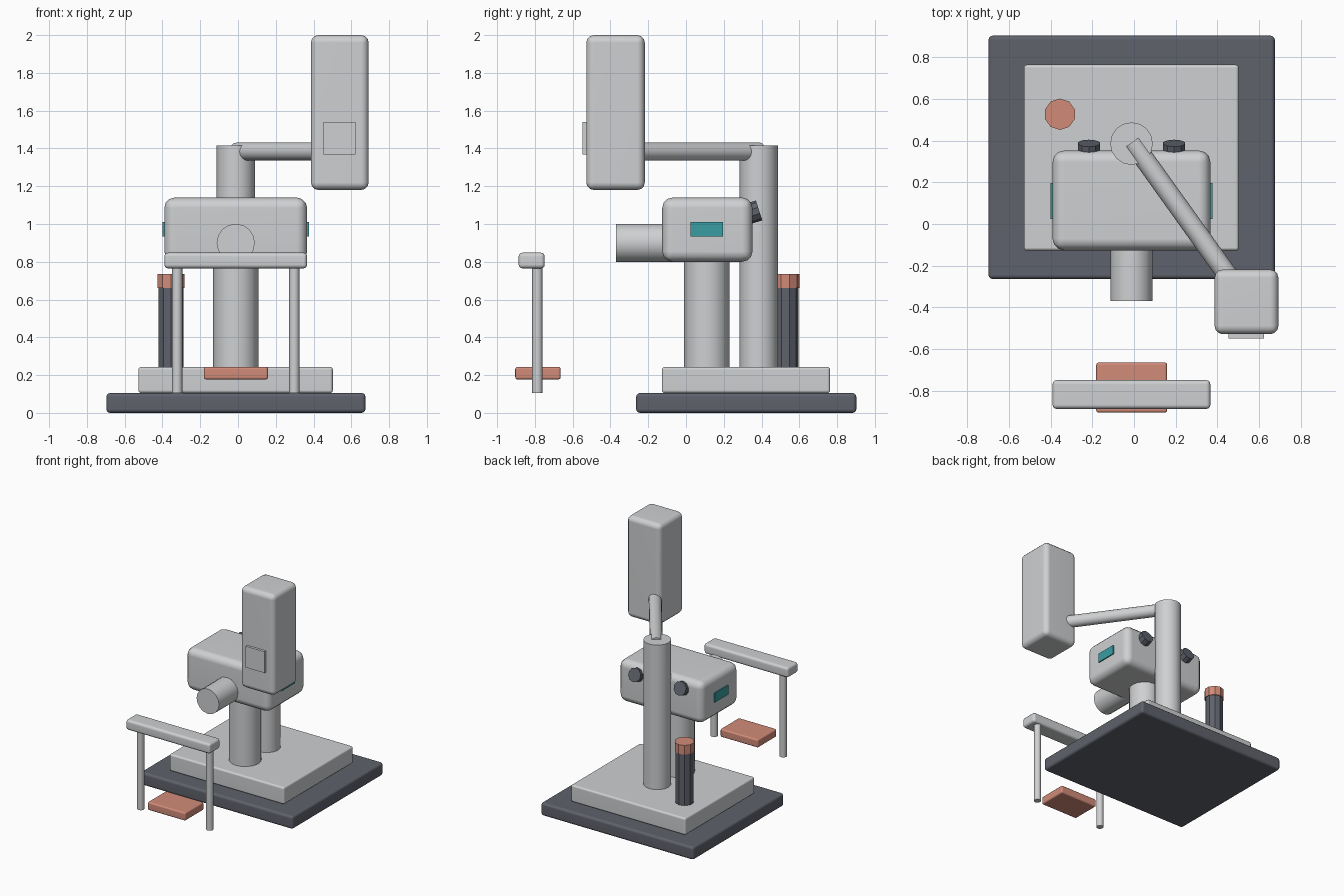
import bpy, bmesh, math
from mathutils import Vector

cube = bpy.data.objects.get("Cube")
if cube:
    bpy.data.objects.remove(cube, do_unlink=True)


def material(name, rgb):
    m = bpy.data.materials.new(name)
    m.use_nodes = True
    m.diffuse_color = (*rgb, 1)
    m.node_tree.nodes["Principled BSDF"].inputs["Base Color"].default_value = (*rgb, 1)
    return m


LIGHT = material("light grey", (0.62, 0.63, 0.64))
DARK = material("slate grey", (0.115, 0.122, 0.15))
CORAL = material("coral", (0.64, 0.26, 0.19))
TEAL = material("teal", (0.04, 0.34, 0.37))


def finish(name, bm, mat):
    """Turn a bmesh into a shaded object."""
    mesh = bpy.data.meshes.new(name)
    bm.to_mesh(mesh)
    bm.free()
    mesh.materials.append(mat)
    ob = bpy.data.objects.new(name, mesh)
    bpy.context.collection.objects.link(ob)
    bpy.ops.object.select_all(action='DESELECT')
    ob.select_set(True)
    bpy.context.view_layer.objects.active = ob
    bpy.ops.object.shade_smooth_by_angle(angle=math.radians(35))
    weighted = ob.modifiers.new("flat_face_normals", 'WEIGHTED_NORMAL')
    weighted.keep_sharp = True
    return ob


def box(name, x, y, z, mat, bevel=0.0):
    """Box from its extents on each axis, with rounded edges."""
    bm = bmesh.new()
    bmesh.ops.create_cube(bm, size=1)
    for v in bm.verts:
        v.co = [(lo + hi) / 2 + c * (hi - lo) for c, (lo, hi) in zip(v.co, (x, y, z))]
    if bevel:
        bmesh.ops.bevel(bm, geom=bm.edges[:], offset=bevel, segments=3,
                        profile=0.5, affect='EDGES')
    return finish(name, bm, mat)


def rod(name, start, end, radius, mat, sides=16):
    """Cylinder between two points."""
    start, end = Vector(start), Vector(end)
    axis = end - start
    bm = bmesh.new()
    bmesh.ops.create_cone(bm, cap_ends=True, segments=sides, radius1=radius,
                          radius2=radius, depth=axis.length)
    matrix = axis.to_track_quat('Z', 'Y').to_matrix().to_4x4()
    matrix.translation = (start + end) / 2
    bm.transform(matrix)
    return finish(name, bm, mat)


CX = -0.012  # centre line of the instrument
SIDES = (("right", -1), ("left", 1))

# Base and platform
box("base_slab", (-0.697, 0.675), (-0.264, 0.902), (0, 0.105), DARK, 0.02)
box("platform", (-0.528, 0.502), (-0.128, 0.763), (0.105, 0.243), LIGHT, 0.015)

# Columns
rod("head_column", (CX, 0.11, 0.23), (CX, 0.11, 0.9), 0.12, LIGHT)
rod("rear_post", (CX, 0.385, 0.23), (CX, 0.385, 1.415), 0.102, LIGHT)

# Instrument head with lens tube
box("head", (-0.39, 0.366), (-0.126, 0.352), (0.8, 1.14), LIGHT, 0.055)
rod("lens_tube", (CX, 0, 0.9), (CX, -0.37, 0.9), 0.101, LIGHT)

# Side screens and tilted rear knobs
tilt = math.radians(18)
axis = Vector((0, math.cos(tilt), math.sin(tilt)))
for side, s in SIDES:
    edge = CX + s * 0.378
    box(side + "_side_screen", sorted((edge - s * 0.01, edge + s * 0.009)),
        (0.025, 0.197), (0.935, 1.01), TEAL)
    face = Vector((CX + s * 0.204, 0.387, 1.072))
    rod(side + "_knob", face - axis * 0.07, face, 0.055, DARK, 10)

# Arm and display housing
rod("display_arm", (-0.008, 0.392, 1.383), (0.52, -0.345, 1.383), 0.048, LIGHT)
box("display_housing", (0.386, 0.692), (-0.528, -0.218), (1.18, 2.0), LIGHT, 0.04)
box("display_panel", (0.452, 0.622), (-0.548, -0.52), (1.367, 1.54), LIGHT)

# Upright handle with coral cap
rod("handle", (-0.355, 0.526, 0.23), (-0.355, 0.526, 0.663), 0.069, DARK, 10)
rod("handle_cap", (-0.355, 0.526, 0.66), (-0.355, 0.526, 0.735), 0.075, CORAL, 10)

# Forehead rest frame and chin pad
box("forehead_bar", (-0.39, 0.366), (-0.886, -0.748), (0.765, 0.848), LIGHT, 0.02)
for side, s in SIDES:
    x = CX + s * 0.31
    rod(side + "_rest_post", (x, -0.787, 0.105), (x, -0.787, 0.8), 0.027, LIGHT)
box("chin_pad", (-0.181, 0.159), (-0.904, -0.664), (0.177, 0.243), CORAL, 0.012)
